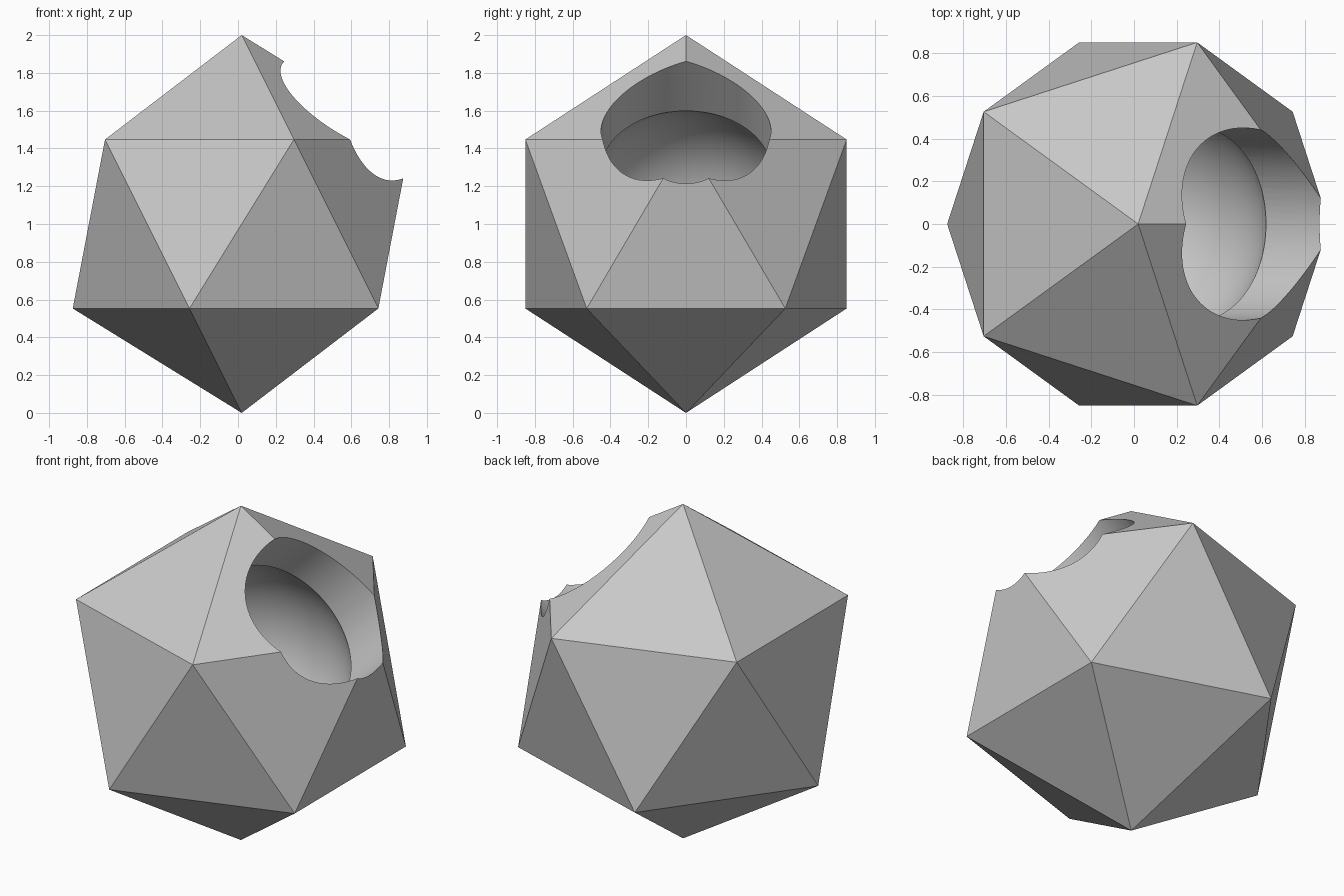
import bpy
import math
from mathutils import Vector

if "Cube" in bpy.data.objects:
    bpy.data.objects.remove(bpy.data.objects["Cube"], do_unlink=True)

CENTRE = Vector((0.0195, 0, 1))
TILT = math.radians(45)
AXIS = Vector((math.sin(TILT), 0, math.cos(TILT)))

grey = bpy.data.materials.new("light grey")
grey.use_nodes = True
colour = (0.58, 0.58, 0.58, 1)
grey.diffuse_color = colour
grey.node_tree.nodes["Principled BSDF"].inputs["Base Color"].default_value = colour


def finish(name):
    obj = bpy.context.object
    obj.name = name
    obj.data.materials.append(grey)
    return obj


# Bore that opens the shell, and the round cavity inside it
bpy.ops.mesh.primitive_cylinder_add(vertices=96, radius=0.45, depth=1.4,
                                    location=CENTRE + AXIS * 0.8, rotation=(0, TILT, 0))
bore = finish("bore_cutter")
bpy.ops.mesh.primitive_uv_sphere_add(segments=96, ring_count=48, radius=0.6,
                                     location=CENTRE, rotation=(0, TILT, 0))
cavity = finish("cavity_cutter")

# Twenty-sided shell
bpy.ops.mesh.primitive_ico_sphere_add(subdivisions=1, radius=1, location=CENTRE)
shell = finish("hollow_shell")

for cutter in (bore, cavity):
    cutter.hide_render = True
    cut = shell.modifiers.new(cutter.name, "BOOLEAN")
    cut.operation = "DIFFERENCE"
    cut.solver = "EXACT"
    cut.object = cutter
    bpy.ops.object.modifier_apply(modifier=cut.name)
    bpy.data.objects.remove(cutter, do_unlink=True)

# Smooth bore and cavity, crisp outer facets
bpy.ops.object.shade_smooth_by_angle(angle=math.radians(25))
